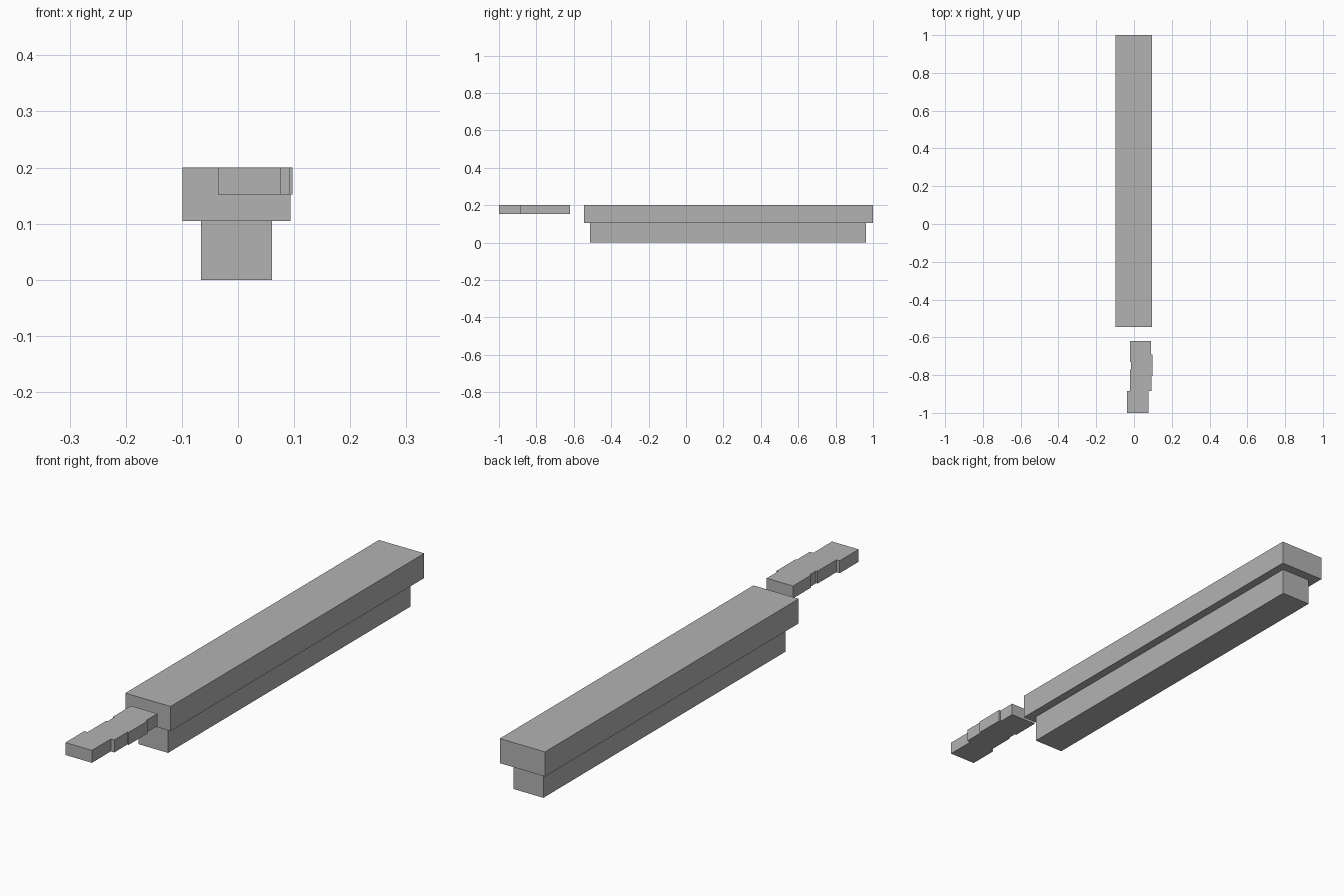
import bpy, bmesh

cube = bpy.data.objects.get("Cube")
if cube:
    bpy.data.objects.remove(cube, do_unlink=True)

# One plain grey for everything
grey = bpy.data.materials.new("plain_grey")
grey.use_nodes = True
colour = (0.45, 0.45, 0.45, 1)
grey.diffuse_color = colour
grey.node_tree.nodes["Principled BSDF"].inputs["Base Color"].default_value = colour


def slab(name, outline, bottom, top):
    """Extrude a flat outline upwards into a closed solid."""
    bm = bmesh.new()
    face = bm.faces.new([bm.verts.new((x, y, bottom)) for x, y in outline])
    grown = bmesh.ops.extrude_face_region(bm, geom=[face])["geom"]
    verts = [g for g in grown if isinstance(g, bmesh.types.BMVert)]
    bmesh.ops.translate(bm, verts=verts, vec=(0, 0, top - bottom))
    bmesh.ops.recalc_face_normals(bm, faces=bm.faces)
    mesh = bpy.data.meshes.new(name)
    bm.to_mesh(mesh)
    bm.free()
    mesh.materials.append(grey)
    obj = bpy.data.objects.new(name, mesh)
    bpy.context.collection.objects.link(obj)
    return obj


def box(name, x0, x1, y0, y1, bottom, top):
    return slab(name, [(x0, y0), (x1, y0), (x1, y1), (x0, y1)], bottom, top)


# Long beam: narrow base below a wider top
box("lower_beam", -0.066, 0.061, -0.513, 0.963, 0, 0.105)
box("upper_beam", -0.099, 0.094, -0.545, 1, 0.105, 0.2)

# Separate stepped block in front: right edge going back, left edge coming forward
right_edge = [(0.077, -1), (0.077, -0.885), (0.092, -0.885), (0.092, -0.805),
              (0.097, -0.805), (0.097, -0.69), (0.09, -0.69), (0.09, -0.62)]
left_edge = [(-0.022, -0.62), (-0.022, -0.73), (-0.016, -0.73), (-0.016, -0.77),
             (-0.022, -0.77), (-0.022, -0.885), (-0.036, -0.885), (-0.036, -1)]
slab("stepped_front_block", right_edge + left_edge, 0.152, 0.2)
